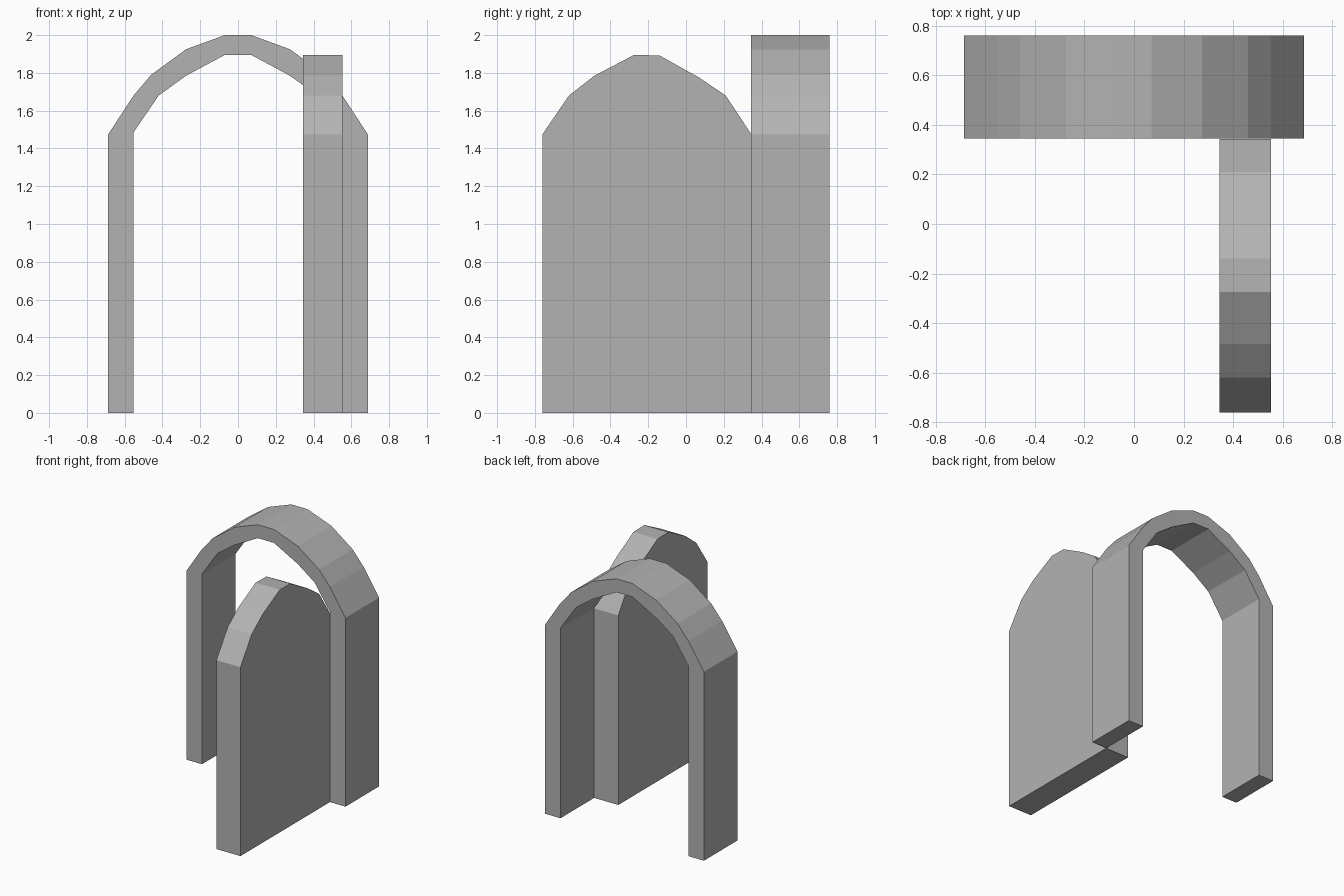
import bpy
import bmesh
from mathutils import Vector

if "Cube" in bpy.data.objects:
    bpy.data.objects.remove(bpy.data.objects["Cube"])

# Dark grey shared by both parts
grey = bpy.data.materials.new("dark_grey")
grey.diffuse_color = (0.45, 0.45, 0.45, 1)
grey.use_nodes = True
grey.node_tree.nodes["Principled BSDF"].inputs["Base Color"].default_value = grey.diffuse_color


def extrude_profile(name, points, place, offset):
    """Make a solid by extruding a flat outline along an offset."""
    bm = bmesh.new()
    face = bm.faces.new([bm.verts.new(place(a, z)) for a, z in points])
    result = bmesh.ops.extrude_face_region(bm, geom=[face], use_keep_orig=True)
    moved = [g for g in result["geom"] if isinstance(g, bmesh.types.BMVert)]
    bmesh.ops.translate(bm, verts=moved, vec=Vector(offset))
    bmesh.ops.recalc_face_normals(bm, faces=bm.faces)
    mesh = bpy.data.meshes.new(name)
    bm.to_mesh(mesh)
    bm.free()
    mesh.materials.append(grey)
    obj = bpy.data.objects.new(name, mesh)
    bpy.context.collection.objects.link(obj)
    return obj


def mirrored(half):
    """Complete a left-half outline with its right half."""
    return half + [(-x, z) for x, z in reversed(half)]


# Arched door frame
outer = mirrored([(-0.687, 0), (-0.687, 1.475), (-0.553, 1.68), (-0.46, 1.79),
                  (-0.275, 1.925), (-0.07, 2.0)])
inner = mirrored([(-0.553, 0), (-0.553, 1.485), (-0.42, 1.68),
                  (-0.275, 1.785), (-0.07, 1.895)])
extrude_profile("door_frame", outer + inner[::-1],
                lambda x, z: (x, 0.345, z), (0, 0.415, 0))

# Open door panel, swung forward from the right jamb
panel = [(-0.76, 0), (-0.76, 1.475), (-0.62, 1.68), (-0.485, 1.785),
         (-0.275, 1.895), (-0.14, 1.892), (0.07, 1.775), (0.21, 1.68),
         (0.343, 1.48), (0.343, 0)]
extrude_profile("door_panel", panel,
                lambda y, z: (0.345, y, z), (0.208, 0, 0))
